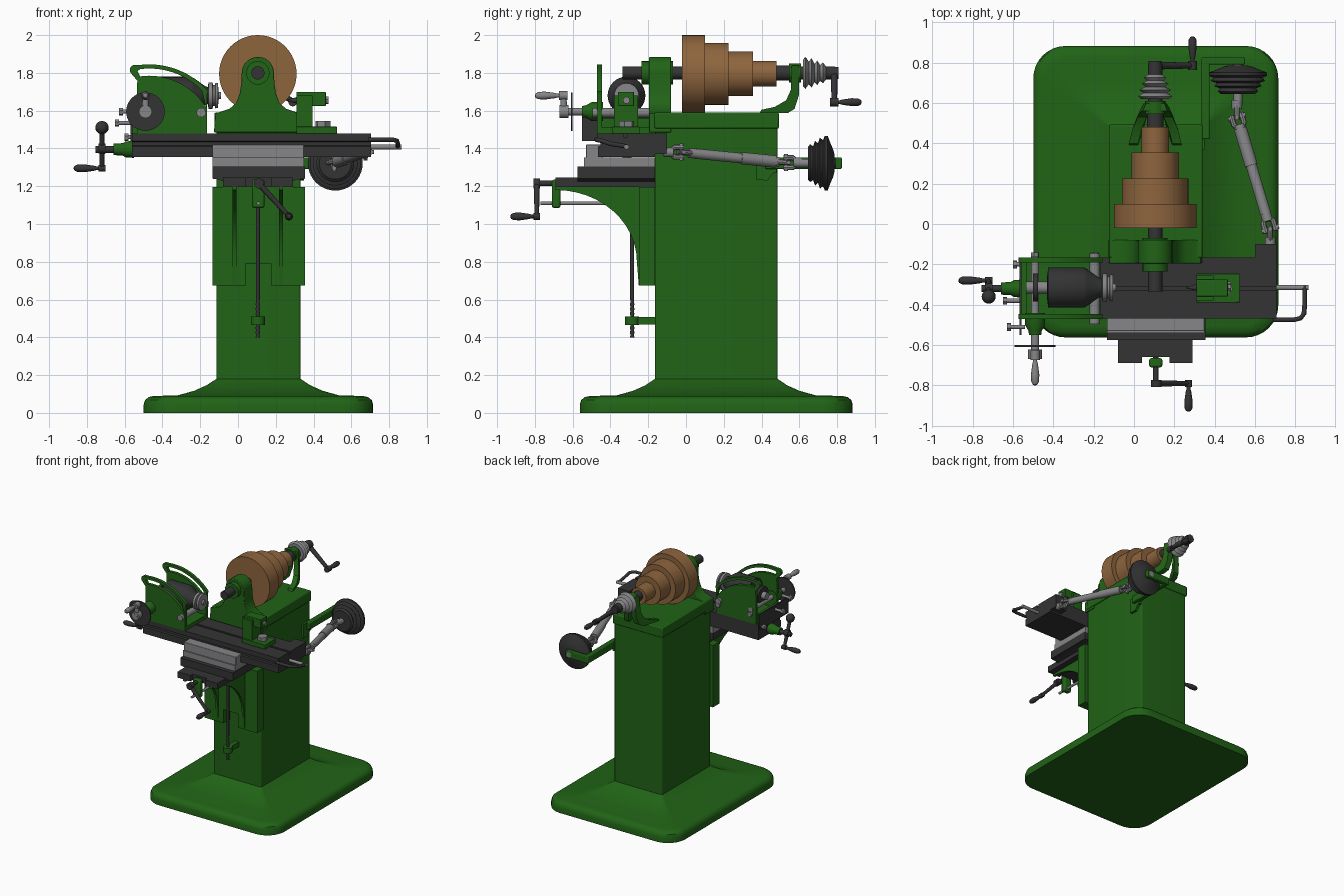
import bpy, bmesh
from math import sin, cos, pi, radians
from mathutils import Vector as V

def material(name, c):
    m = bpy.data.materials.new(name)
    m.diffuse_color = (*c, 1)
    return m

GREEN = material("green_paint", (0.015, 0.125, 0.008))
DARK = material("dark_iron", (0.035, 0.034, 0.036))
STEEL = material("steel", (0.24, 0.24, 0.25))
TAN = material("tan_pulley", (0.27, 0.13, 0.048))

def loft(name, rings, mat):
    n = len(rings[0])
    bm = bmesh.new()
    vs = [[bm.verts.new(p) for p in r] for r in rings]
    for a, b in zip(vs, vs[1:]):
        for i in range(n):
            bm.faces.new((a[i], a[(i + 1) % n], b[(i + 1) % n], b[i]))
    bm.faces.new(vs[0][::-1])
    bm.faces.new(vs[-1])
    bmesh.ops.recalc_face_normals(bm, faces=bm.faces)
    me = bpy.data.meshes.new(name)
    bm.to_mesh(me)
    bm.free()
    me.materials.append(mat)
    o = bpy.data.objects.new(name, me)
    bpy.context.collection.objects.link(o)
    return o

def lathe(name, origin, axis, prof, mat, n=24):
    """prof: (distance along axis, radius)"""
    d = V(axis).normalized()
    u = d.orthogonal().normalized()
    w = d.cross(u)
    return loft(name, [[V(origin) + d * t + (u * cos(2 * pi * i / n) + w * sin(2 * pi * i / n)) * r
                        for i in range(n)] for t, r in prof], mat)

def cyl(name, a, b, r, mat, r2=None, n=24):
    d = V(b) - V(a)
    return lathe(name, a, d, [(0, r), (d.length, r if r2 is None else r2)], mat, n)

def ball(name, c, r, mat):
    return lathe(name, c, (0, 0, 1), [(-r * cos(pi * k / 10), max(r * sin(pi * k / 10), .001)) for k in range(11)], mat, 16)

def prism(name, pts, axis, a, b, mat, bevel=0):
    put = {'x': lambda p, t: (t, *p), 'y': lambda p, t: (p[0], t, p[1]), 'z': lambda p, t: (*p, t)}[axis]
    o = loft(name, [[put(p, t) for p in pts] for t in (a, b)], mat)
    if bevel:
        m = o.modifiers.new("bevel", 'BEVEL')
        m.width, m.segments = bevel, 2
    return o

def box(name, x0, x1, y0, y1, z0, z1, mat, bevel=0):
    return prism(name, [(x0, y0), (x1, y0), (x1, y1), (x0, y1)], 'z', z0, z1, mat, bevel)

def tube(name, path, r, mat, n=12):
    path = [V(p) for p in path]
    d = (path[1] - path[0]).normalized()
    u = d.orthogonal().normalized()
    rings = []
    for i, p in enumerate(path):
        t = (path[min(i + 1, len(path) - 1)] - path[max(i - 1, 0)]).normalized()
        u = d.rotation_difference(t) @ u
        d = t
        w = d.cross(u)
        rings.append([p + (u * cos(2 * pi * k / n) + w * sin(2 * pi * k / n)) * r for k in range(n)])
    return loft(name, rings, mat)

def arc(cx, cy, r, a0, a1, n=14):
    return [(cx + r * cos(radians(a0 + (a1 - a0) * k / n)), cy + r * sin(radians(a0 + (a1 - a0) * k / n))) for k in range(n + 1)]

def crank(name, hub, end, axis, length, mat, r=.014):
    hub, end, d = V(hub), V(end), V(axis)
    cyl(name + "_arm", hub, end, r * 1.15, mat, r * .85, 12)
    for tag, p, s in (("hub", hub, 1.9), ("eye", end, 1.3)):
        cyl(f"{name}_{tag}", p - d * r * 1.3, p + d * r * 1.3, r * s, mat)
    L = length
    lathe(name + "_grip", end, axis, [(0, .009), (.2 * L, .010), (.3 * L, .014), (.65 * L, .021),
                                      (.88 * L, .019), (.97 * L, .012), (L, .003)], mat, 16)

def bolt(name, p, axis, length, r=.02):
    d = V(axis)
    cyl(name + "_shank", p, V(p) + d * length, r * .55, STEEL, n=12)
    cyl(name + "_head", V(p) + d * (length - r), V(p) + d * length, r, STEEL, n=6)

# pedestal: rounded foot flaring into the column
CX, CY = .108, .16
def rrect(hx, hy, r, z):
    return [(x, y, z) for sx, sy, a in ((1, 1, 0), (-1, 1, 90), (-1, -1, 180), (1, -1, 270))
            for x, y in arc(CX + sx * (hx - r), CY + sy * (hy - r), r, a, a + 90, 8)]
loft("pedestal", [rrect(*s) for s in (
    (.607, .722, .16, 0), (.607, .722, .16, .045), (.600, .715, .155, .068), (.580, .695, .14, .084),
    (.550, .665, .12, .09), (.430, .530, .06, .092), (.340, .440, .04, .117), (.275, .375, .025, .146),
    (.2225, .325, .012, .18), (.2225, .325, .012, 1.51))], GREEN)
box("column_cap", -.125, .34, -.168, .492, 1.505, 1.59, GREEN, .008)

# front spindle support with flared foot
side = [(.232, 1.485), (.226, 1.585), (.15, 1.61), (.115, 1.64), (.096, 1.69), (.088, 1.74)]
head = [(.105 + x, z) for x, z in side] + arc(.105, 1.8, .085, 0, 180) + [(.105 - x, z) for x, z in side[::-1]]
prism("front_bearing_support", head, 'y', -.195, -.08, GREEN, .004)
cyl("front_bearing_collar", (.105, -.235, 1.8), (.105, -.07, 1.8), .062, GREEN)

# rear spindle support: two splayed legs and a boss
for s in (-1, 1):
    prof = [(.39, 1.588), (.40, 1.605), (.47, 1.62), (.53, 1.655), (.555, 1.71), (.56, 1.84),
            (.597, 1.84), (.597, 1.68), (.575, 1.61), (.54, 1.588)]
    def leg(y, z, k):
        spread = .085 * min(1, (.60 - y) / .21 + (1.84 - z) * .8)
        return (.105 + s * (spread + k), y, z)
    loft("rear_support_leg", [[leg(y, z, k) for y, z in prof] for k in (0, .045)], GREEN)
cyl("rear_bearing_boss", (.105, .545, 1.8), (.105, .61, 1.8), .05, GREEN)

# spindle, stepped cone pulley, small rear pulley and crank
cyl("spindle", (.105, -.335, 1.8), (.105, .79, 1.8), .035, DARK)
cyl("spindle_rear_bush", (.105, .48, 1.8), (.105, .56, 1.8), .04, DARK)
lathe("cone_pulley", (.105, -.02, 1.795), (0, 1, 0), [(0, .205), (.12, .205), (.12, .164), (.245, .164), (.245, .118),
      (.375, .118), (.375, .068), (.5, .068)], TAN, 48)
lathe("small_pulley", (.105, .62, 1.8), (0, 1, 0), [(0, .07), (.012, .085), (.03, .06), (.045, .078), (.06, .048),
      (.075, .065), (.09, .042), (.105, .055), (.125, .03)], STEEL, 32)
crank("spindle_crank", (.105, .785, 1.8), (.29, .785, 1.645), (0, 1, 0), .145, DARK, .017)

# knee: slide plate with notch, curved ribs, dark top
prism("knee_plate", [(-.135, .675), (.04, .675), (.04, .79), (.175, .79), (.175, .675), (.355, .675),
                     (.355, 1.195), (-.135, 1.195)], 'y', -.25, -.165, GREEN)
rib = [(-.165, .675), (-.25, .675)] + [(-.69 + .43 * sin(t * pi / 24), .80 + .38 * cos(t * pi / 24)) for t in range(12, -1, -1)] + [(-.69, 1.197), (-.165, 1.197)]
for x in (-.028, .218):
    prism("knee_rib", rib, 'x', x, x + .021, GREEN)
prism("knee_top", [(-.08, -.69), (.04, -.69), (.04, -.66), (.175, -.66), (.175, -.69), (.29, -.69),
                   (.29, -.165), (-.08, -.165)], 'z', 1.195, 1.245, DARK)
prism("saddle", [(-.135, 1.305), (-.135, 1.24), (-.10, 1.235), (-.02, 1.20), (.23, 1.20), (.31, 1.235),
                 (.355, 1.24), (.355, 1.305)], 'y', -.575, -.165, DARK)
box("cross_slide", -.135, .35, -.54, -.165, 1.30, 1.352, STEEL)
box("cross_slide_front", -.135, .35, -.53, -.44, 1.345, 1.42, STEEL, .004)

# vertical lift screw and nut bracket
lathe("lift_screw", (.105, -.285, .40), (0, 0, 1), [(k * .0125, .009 if k % 2 else .013) for k in range(16)] + [(.2, .011), (.8, .011)], DARK, 12)
box("lift_nut_arm", .085, .125, -.29, -.16, .468, .508, GREEN)
cyl("lift_nut", (.105, -.285, .465), (.105, -.285, .51), .037, GREEN)

# knee feed crank
box("knee_crank_bracket", .075, .14, -.71, -.665, 1.085, 1.235, GREEN, .01)
cyl("knee_feed_shaft", (.108, -.80, 1.215), (.108, -.5, 1.215), .014, DARK)
cyl("knee_lift_shaft", (.108, -.77, 1.11), (.108, -.29, 1.11), .01, STEEL)
crank("knee_crank", (.11, -.79, 1.215), (.27, -.79, 1.04), (0, -1, 0), .14, DARK)

# long table with grooves
prism("table", [(-.465, 1.355), (-.465, 1.41), (-.452, 1.415), (-.452, 1.435), (-.468, 1.44), (-.468, 1.48),
                (-.33, 1.48), (-.33, 1.46), (-.31, 1.46), (-.31, 1.48), (-.165, 1.48), (-.165, 1.355)],
      'x', -.56, .705, DARK)
box("table_gearbox", .60, .705, -.17, -.10, 1.37, 1.48, DARK)
tube("feed_lever", [(.69, -.475, 1.447), (.79, -.475, 1.447), (.825, -.467, 1.445), (.842, -.445, 1.44), (.846, -.40, 1.425), (.846, -.31, 1.41)], .012, DARK)
cyl("table_screw_end", (.70, -.315, 1.408), (.865, -.315, 1.408), .013, STEEL)
lathe("table_screw_bearing", (-.55, -.32, 1.395), (-1, 0, 0), [(0, .045), (.045, .042), (.06, .033), (.11, .03)], GREEN)
cyl("table_screw", (-.56, -.32, 1.395), (-.755, -.32, 1.395), .018, DARK)
crank("table_crank", (-.72, -.32, 1.40), (-.72, -.28, 1.295), (-1, 0, 0), .15, DARK)
cyl("table_crank_counter_arm", (-.72, -.32, 1.40), (-.72, -.36, 1.51), .014, DARK)
ball("table_crank_ball", (-.72, -.36, 1.51), .035, DARK)

# dividing head: base and two slotted cheek plates
box("dividing_head_base", -.53, -.165, -.46, -.175, 1.478, 1.51, GREEN)
cheek = [(-.165, 1.48), (-.165, 1.60)] + arc(-.47, 1.43, .355, 31, 100) + [(-.535, 1.72), (-.535, 1.48)]
band = arc(-.47, 1.43, .415, 41, 97) + arc(-.545, 1.815, .028, 100, 230, 6) + [(-.53, 1.755), (-.515, 1.775), (-.532, 1.81)] + arc(-.47, 1.43, .393, 97, 45)  + [(-.165, 1.60), (-.14 - .025, 1.68)]
for y in (-.47, -.19):
    prism("cheek_plate", cheek, 'y', y, y + .025, GREEN)
    prism("cheek_arc_band", band, 'y', y, y + .025, GREEN)
lathe("dividing_head_body", (-.43, -.315, 1.68), (1, 0, 0), [(0, .06), (0.005, .10), (.18, .10), (.20, .09), (.255, .05), (.29, .04)], DARK, 32)
lathe("work_chuck", (-.16, -.315, 1.68), (1, 0, 0), [(0, .05), (.005, .07), (.025, .07), (.028, .055), (.038, .055),
      (.04, .068), (.055, .065), (.056, .02), (.07, .018)], STEEL)
cyl("dividing_head_axle", (-.535, -.315, 1.66), (-.42, -.315, 1.66), .03, STEEL)
cyl("dividing_head_worm", (-.50, -.315, 1.66), (-.475, -.315, 1.66), .07, DARK)
cyl("cheek_pivot_rod", (-.195, -.495, 1.59), (-.195, -.145, 1.59), .025, STEEL, n=16)

# indexing disc and crank
lathe("index_hub", (-.49, -.44, 1.595), (0, -1, 0), [(0, .05), (.06, .05), (.09, .033), (.11, .03)], GREEN)
cyl("index_shaft", (-.49, -.16, 1.595), (-.49, -.67, 1.595), .02, STEEL)
cyl("index_disc", (-.49, -.60, 1.595), (-.49, -.61, 1.595), .102, DARK, n=40)
crank("index_crank", (-.49, -.645, 1.595), (-.49, -.65, 1.68), (0, -1, 0), .15, STEEL, .018)
box("side_index_plate", -.568, -.558, -.55, -.17, 1.44, 1.57, DARK)
box("side_plate_bracket", -.56, -.53, -.45, -.19, 1.48, 1.56, GREEN)
bolt("side_bolt_front", (-.54, -.51, 1.595), (-1, 0, 0), .09)
bolt("side_bolt_middle", (-.55, -.38, 1.535), (-1, 0, 0), .10)
bolt("side_bolt_back", (-.54, -.20, 1.46), (-1, 0, 0), .06)
for x in (-.49, -.195):
    bolt("cheek_bolt_back", (x, -.17, 1.56), (0, 1, 0), .03)

# tailstock
box("tailstock_base", .31, .525, -.39, -.245, 1.478, 1.515, GREEN, .004)
box("tailstock_post", .31, .395, -.38, -.255, 1.50, 1.68, GREEN)
box("tailstock_arm", .31, .465, -.36, -.275, 1.625, 1.70, GREEN, .004)
cyl("tailstock_center", (.33, -.315, 1.655), (.26, -.315, 1.655), .022, DARK, .003)
bolt("tailstock_clamp", (.45, -.315, 1.50), (0, 0, 1), .045, .04)
bolt("tailstock_screw", (.45, -.315, 1.655), (1, 0, 0), .03, .02)

# feed drive shaft with universal joints
def universal_joint(name, p, da, db):
    p = V(p)
    n1 = V((0, 0, 1))
    for d, n in ((V(da).normalized(), n1), (V(db).normalized(), n1.cross(V(db)).normalized())):
        cyl(name + "_hub", p + d * .04, p + d * .085, .026, STEEL, n=16)
        for s in (-1, 1):
            q = p + n * s * .026
            tube(name + "_fork", [q - d * .015, q + d * .035, p + n * s * .012 + d * .052], .014, STEEL, 8)
        cyl(name + "_pin", p - n * .045, p + n * .045, .011, STEEL, n=12)
A, B = V((.675, -.025, 1.38)), V((.51, .53, 1.325))
run = (B - A).normalized()
universal_joint("front_joint", A, (0, -1, 0), run)
universal_joint("rear_joint", B, (0, 1, 0), -run)
cyl("drive_shaft_sleeve", A + run * .08, A + run * .35, .027, STEEL)
cyl("drive_shaft", A + run * .33, B - run * .06, .032, STEEL)
cyl("feed_input_shaft", (.675, -.12, 1.38), (.675, -.07, 1.38), .022, STEEL)

# feed pulley and bracket
lathe("feed_pulley", (.515, .645, 1.322), (0, 1, 0), [(0, .085), (.012, .10), (.028, .09), (.038, .118), (.054, .105),
      (.064, .135), (.08, .122), (.09, .145), (.105, .145), (.118, .11), (.135, .07), (.14, .05)], DARK, 40)
cyl("feed_pulley_shaft", (.515, .59, 1.322), (.515, .825, 1.322), .022, STEEL)
box("feed_bracket_flange", .325, .35, .37, .48, 1.27, 1.35, GREEN)
prism("feed_bracket_foot", [(.37, 1.29), (.37, 1.235), (.43, 1.23), (.48, 1.29)], 'x', .325, .35, GREEN)
box("feed_bracket_arm", .335, .375, .42, .825, 1.292, 1.352, GREEN, .006)
box("feed_bracket_end", .335, .55, .79, .825, 1.292, 1.352, GREEN, .006)

# smooth curved faces, keep edges sharp
bpy.ops.object.select_all(action='SELECT')
bpy.context.view_layer.objects.active = bpy.data.objects["pedestal"]
bpy.ops.object.shade_smooth_by_angle(angle=radians(35))
